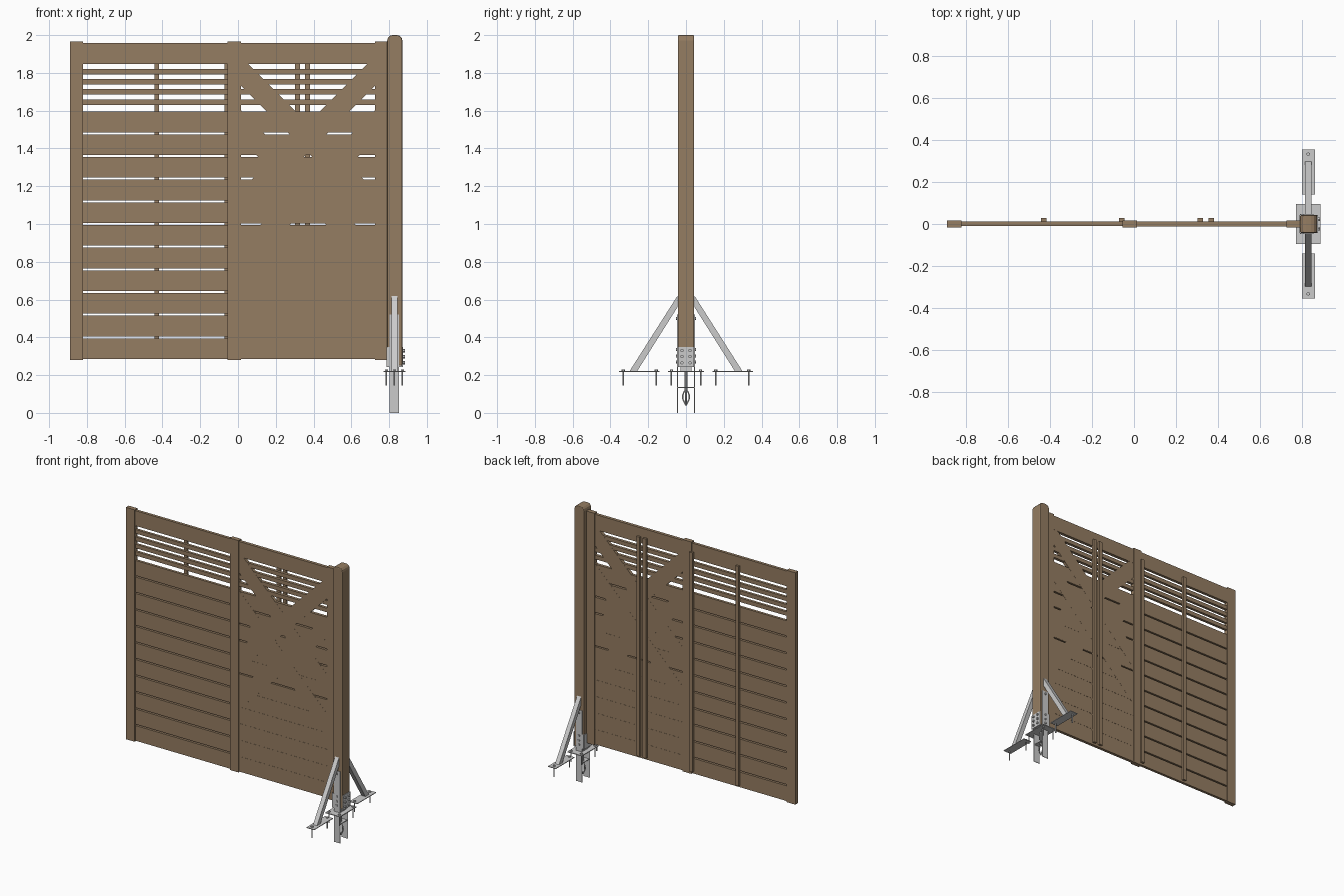
import bpy, bmesh, math
from mathutils import Vector

if "Cube" in bpy.data.objects:
    bpy.data.objects.remove(bpy.data.objects["Cube"])


def material(name, c):
    m = bpy.data.materials.new(name)
    m.diffuse_color = (*c, 1)
    m.use_nodes = True
    m.node_tree.nodes["Principled BSDF"].inputs["Base Color"].default_value = m.diffuse_color
    return m


WOOD = material("brown_wood", (0.30, 0.205, 0.122))
STEEL = material("galvanised_steel", (0.60, 0.60, 0.60))


def finish(name, bm, mat):
    bmesh.ops.recalc_face_normals(bm, faces=bm.faces[:])
    me = bpy.data.meshes.new(name)
    bm.to_mesh(me)
    bm.free()
    ob = bpy.data.objects.new(name, me)
    me.materials.append(mat)
    bpy.context.collection.objects.link(ob)
    return ob


def box(name, x, y, z, mat=WOOD, bevel=0, segs=1):
    bm = bmesh.new()
    bmesh.ops.create_cube(bm, size=1)
    for v in bm.verts:
        v.co = [r[0] + (r[1] - r[0]) * (c + 0.5) for r, c in zip((x, y, z), v.co)]
    if bevel:
        bmesh.ops.bevel(bm, geom=bm.edges[:], offset=bevel, segments=segs,
                        profile=0.5, affect='EDGES')
    return finish(name, bm, mat)


def prism(name, pts, axis, lo, hi, mat):
    """Extrude a 2D outline along x (points are y,z) or along y (points are x,z)."""
    bm = bmesh.new()
    place = (lambda p: (lo, p[0], p[1])) if axis == 'x' else (lambda p: (p[0], lo, p[1]))
    f = bm.faces.new([bm.verts.new(place(p)) for p in pts])
    ext = bmesh.ops.extrude_face_region(bm, geom=[f])
    d = Vector((hi - lo, 0, 0) if axis == 'x' else (0, hi - lo, 0))
    bmesh.ops.translate(bm, verts=[g for g in ext['geom'] if isinstance(g, bmesh.types.BMVert)], vec=d)
    return finish(name, bm, mat)


def rod(name, a, b, r, sides=10):
    a, b = Vector(a), Vector(b)
    bm = bmesh.new()
    bmesh.ops.create_cone(bm, cap_ends=True, segments=sides, radius1=r, radius2=r, depth=(b - a).length)
    q = (b - a).to_track_quat('Z', 'Y')
    for v in bm.verts:
        v.co = q @ v.co + (a + b) / 2
    return finish(name, bm, STEEL)


# upright stiles
for name, x0, x1 in (("left_stile", -0.89, -0.82), ("middle_stile", -0.055, 0.015),
                     ("right_stile", 0.725, 0.79)):
    box(name, (x0, x1), (-0.016, 0.016), (0.28, 1.965))

# fence panels: top board, narrow slats, wide boards
for side, x0, x1, y0, y1 in (("left", -0.825, -0.05, -0.008, 0.011),
                             ("right", 0.01, 0.73, -0.010, 0.011)):
    box(side + "_top_board", (x0, x1), (y0 - 0.001, y1 + 0.001), (1.847, 1.957))
    for i in range(4):
        z = 1.806 - i * 0.0533
        box(side + "_narrow_slat", (x0, x1), (y0, y1), (z - 0.015, z + 0.014))
    for i in range(11):
        z = 0.285 + i * 0.12
        box(side + "_wide_board", (x0, x1), (y0, y1), (z, z + 0.11))

# diagonal boards on the gate panel, crossing at 45 degrees
XL, XR = 0.012, 0.728
W = XR - XL
for s, y0, y1 in ((-1, -0.0105, 0.0112), (1, -0.0108, 0.0115)):
    for base in (1.735, 1.45):
        zl, zr = (base, base - W) if s < 0 else (base - W, base)
        h = 0.155
        prism("gate_diagonal", [(XL, zl), (XR, zr), (XR, zr + h), (XL, zl + h)], 'y', y0, y1, WOOD)
# solid infill of the lower gate
box("gate_lower_infill", (XL, XR), (-0.009, 0.010), (0.29, 0.99))
box("gate_middle_infill", (XL, XR), (-0.009, 0.010), (1.003, 1.232))

# rear battens
for x in (-0.43, -0.058, 0.316, 0.367):
    box("rear_batten", (x - 0.013, x + 0.013), (0.010, 0.028), (0.30, 1.895))

# timber post with rounded top
PX, PY = (0.79, 0.87), (-0.043, 0.043)
r = 0.028
prof = [(PX[0], 0.25), (PX[1], 0.25)]
prof += [(PX[1] - r + r * math.cos(a), 2 - r + r * math.sin(a)) for a in (0, .52, 1.05, 1.571)]
prof += [(PX[0] + r - r * math.cos(a), 2 - r + r * math.sin(a)) for a in (1.571, 1.05, .52, 0)]
post = prism("gate_post", prof, 'y', PY[0], PY[1], WOOD)
bev = post.modifiers.new("soft_corners", 'BEVEL')
bev.width, bev.segments, bev.limit_method, bev.angle_limit = 0.006, 2, 'ANGLE', math.radians(60)

# steel post shoe: base plate, cheeks, ground blades
CX = 0.828
box("base_plate", (0.77, 0.886), (-0.095, 0.095), (0.216, 0.222), STEEL)
box("shoe_seat", (0.79, 0.87), (-0.043, 0.043), (0.244, 0.25), STEEL)
box("shoe_neck", (CX - 0.025, CX + 0.025), (-0.03, 0.03), (0.222, 0.244), STEEL)
for x0, x1 in ((0.786, 0.79), (0.87, 0.874)):
    box("shoe_side_cheek", (x0, x1), (-0.043, 0.043), (0.244, 0.35), STEEL)
for s in (-1, 1):
    ys = sorted((s * 0.043, s * 0.047))
    box("shoe_face_plate", (0.803, 0.853), ys, (0.0, 0.52), STEEL)
    box("shoe_front_cheek", (0.79, 0.812), ys, (0.244, 0.35), STEEL)
    # slanted strut with foot plate
    prism("slanted_strut", [(s * 0.045, 0.62), (s * 0.045, 0.56), (s * 0.258, 0.222), (s * 0.298, 0.222)],
          'x', CX - 0.016, CX + 0.016, STEEL)
    foot = box("strut_foot_plate", (0.799, 0.861), sorted((s * 0.14, s * 0.355)), (0.216, 0.221), STEEL)
    # ground bolts
    spots = [(CX, 0.157), (CX, 0.332), (0.786, 0.077), (0.87, 0.077)]
    for x, y in spots:
        rod("ground_bolt", (x, s * y, 0.145), (x, s * y, 0.222), 0.004)
        rod("bolt_head", (x, s * y, 0.221), (x, s * y, 0.229), 0.009, 6)
    # face screws
    for x, z in ((CX, 0.27), (CX, 0.30), (CX, 0.335), (CX, 0.50)):
        rod("face_screw", (x, s * 0.046, z), (x, s * 0.054, z), 0.008, 6)
    for z in (0.265, 0.298, 0.33):
        rod("side_bolt", (0.872, s * 0.022, z), (0.884, s * 0.022, z), 0.009, 6)

# ground anchor: crossbar, stem and loop of bent rods
box("anchor_crossbar", (CX - 0.02, CX + 0.02), (-0.044, 0.044), (0.131, 0.136), STEEL)
rod("anchor_stem", (CX, 0, 0.12), (CX, 0, 0.22), 0.008)
for k in range(4):
    a = k * math.pi / 2
    cu = bpy.data.curves.new("anchor_loop", 'CURVE')
    cu.dimensions, cu.bevel_depth, cu.bevel_resolution = '3D', 0.004, 1
    cu.use_fill_caps = True
    sp = cu.splines.new('POLY')
    sp.points.add(8)
    for i, p in enumerate(sp.points):
        t = i / 8
        rad = 0.018 * math.sin(math.pi * t) ** 1.2
        p.co = (CX + rad * math.cos(a), rad * math.sin(a), 0.04 + 0.09 * t, 1)
    cu.materials.append(STEEL)
    bpy.context.collection.objects.link(bpy.data.objects.new("anchor_loop", cu))
